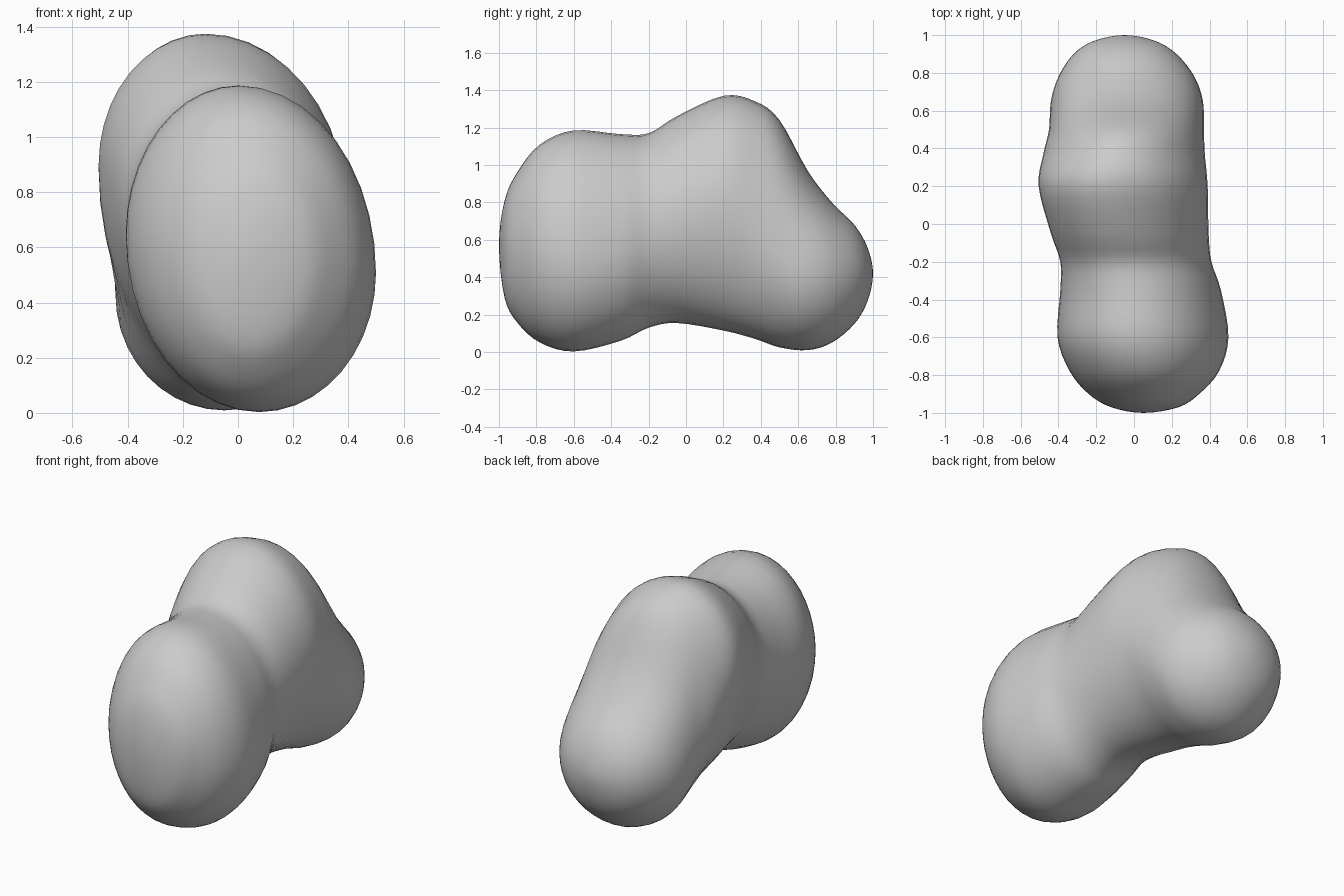
import bpy, bmesh, math

if "Cube" in bpy.data.objects:
    bpy.data.objects.remove(bpy.data.objects["Cube"])

# Extents from front to back: y, left, right, top, bottom
EXTENTS = [
    (-1, .05, .05, .57, .57),
    (-.97, -.12, .235, .81, .29),
    (-.9, -.24, .345, .965, .155),
    (-.78, -.34, .45, 1.11, .05),
    (-.6, -.405, .5, 1.185, .003),
    (-.35, -.39, .46, 1.165, .06),
    (-.2, -.39, .41, 1.17, .13),
    (-.05, -.44, .395, 1.26, .155),
    (.2, -.505, .39, 1.37, .115),
    (.37, -.48, .375, 1.34, .07),
    (.5, -.45, .37, 1.24, .025),
    (.65, -.44, .365, .97, .01),
    (.78, -.4, .32, .8, .05),
    (.9, -.32, .225, .68, .15),
    (.97, -.21, .11, .56, .27),
    (1, -.05, -.05, .42, .42),
]
# Where the extents are reached: y, left z, right z, top x, bottom x
LEAN = [
    (-1, .57, .57, .05, .05),
    (-.5, .65, .5, 0, .08),
    (.2, .9, .75, -.12, -.01),
    (.65, .42, .43, -.06, -.05),
    (1, .42, .42, -.05, -.05),
]
STEPS, SIDES = 4, 40


def flipped(s):
    """Section reflected through the pole, so the ends close roundly."""
    return (s[0], s[2], s[1], s[4], s[3])


def spline(a, b, c, d, t):
    return [.5 * (2 * q + (r - p) * t + (2 * p - 5 * q + 4 * r - s) * t * t
                  + (3 * q - p - 3 * r + s) * t ** 3)
            for p, q, r, s in zip(a, b, c, d)]


def lean_at(y):
    for a, b in zip(LEAN, LEAN[1:]):
        if y <= b[0]:
            break
    t = min(max((y - a[0]) / (b[0] - a[0]), 0), 1)
    t = t * t * (3 - 2 * t)
    return [p + (q - p) * t for p, q in zip(a[1:], b[1:])]


def ring(s):
    """Closed outline made of four elliptical quarters."""
    y, left, right, top, bottom = s
    zl, zr, xt, xb = lean_at(y)
    pts = []
    for i in range(SIDES):
        a = 2 * math.pi * i / SIDES
        c, n = math.cos(a), math.sin(a)
        xe, ze = (right, zr) if c >= 0 else (left, zl)
        xv, zv = (xt, top) if n >= 0 else (xb, bottom)
        pts.append((xv + (xe - xv) * abs(c), y, ze + (zv - ze) * abs(n)))
    return pts


# Smoothly interpolated sections
pad = [flipped(EXTENTS[1])] + EXTENTS + [flipped(EXTENTS[-2])]
rows = [spline(*pad[i:i + 4], k / STEPS)
        for i in range(len(EXTENTS) - 1) for k in range(STEPS)]
rows.append(EXTENTS[-1])

# Lofted blob body, closed to a point at both ends
bm = bmesh.new()
rings = [[bm.verts.new(p) for p in ring(r)] for r in rows]
for a, b in zip(rings, rings[1:]):
    for i in range(SIDES):
        j = (i + 1) % SIDES
        bm.faces.new((a[i], a[j], b[j], b[i]))
bmesh.ops.remove_doubles(bm, verts=bm.verts, dist=.0005)
bmesh.ops.recalc_face_normals(bm, faces=bm.faces)
for f in bm.faces:
    f.smooth = True
mesh = bpy.data.meshes.new("blob_body")
bm.to_mesh(mesh)
bm.free()
bpy.context.collection.objects.link(bpy.data.objects.new("blob_body", mesh))
